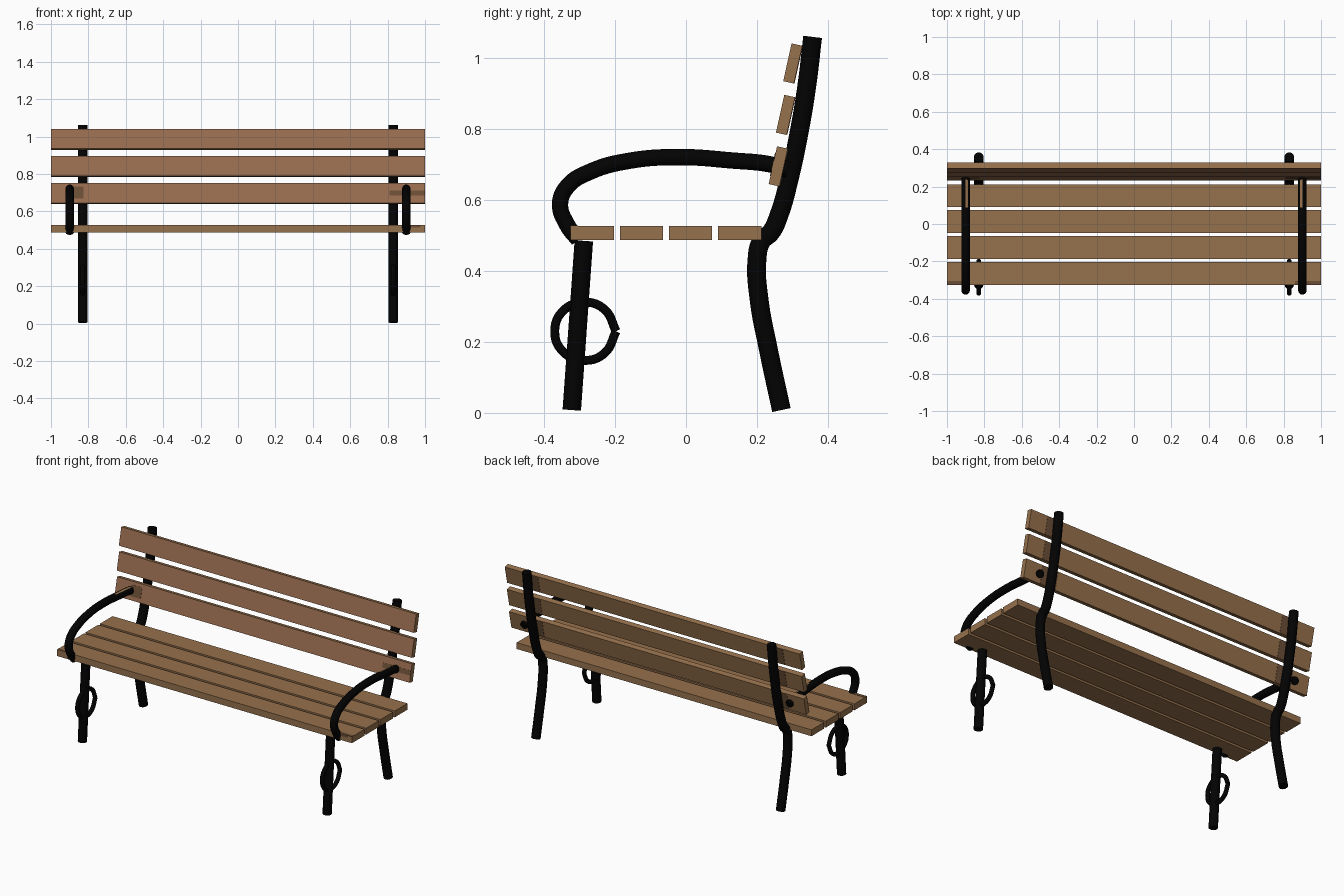
import bpy
import math
from mathutils import Matrix, Vector

cube = bpy.data.objects.get("Cube")
if cube:
    bpy.data.objects.remove(cube, do_unlink=True)


def make_material(name, color, roughness):
    mat = bpy.data.materials.new(name)
    mat.use_nodes = True
    mat.diffuse_color = (*color, 1)
    shader = mat.node_tree.nodes["Principled BSDF"]
    shader.inputs["Base Color"].default_value = (*color, 1)
    shader.inputs["Roughness"].default_value = roughness
    return mat


seat_wood = make_material("golden brown wood", (0.305, 0.165, 0.073), 0.7)
back_wood = make_material("reddish brown wood", (0.32, 0.153, 0.078), 0.7)
stain = make_material("dark stained wood", (0.15, 0.078, 0.038), 0.7)
iron = make_material("black iron", (0.0008, 0.0008, 0.0008), 0.5)

LEAN = math.radians(12.5)
BACK_DEPTH = 0.031


def box(name, center, size, lean, mat):
    """A plank or plate, leaning back by an angle."""
    bpy.ops.mesh.primitive_cube_add(size=1, location=center)
    obj = bpy.context.object
    obj.name = name
    obj.scale = size
    obj.rotation_euler.x = -lean
    obj.data.materials.append(mat)
    return obj


def back_center(i):
    return Vector((0, 0.26 + i * 0.0205, 0.695 + i * 0.145))


def back_stain(name, i, x, width, up, height, facing):
    """A thin stain plate on the front (-1) or rear (1) of a back plank."""
    offset = Matrix.Rotation(-LEAN, 3, "X") @ Vector((x, facing * BACK_DEPTH / 2, up))
    box(name, back_center(i) + offset, (width, 0.003, height), LEAN, stain)


def tube(name, x, path, radius):
    """A round bar swept along a smooth (y, z) path in the plane at x."""
    curve = bpy.data.curves.new(name, "CURVE")
    curve.dimensions = "3D"
    curve.bevel_depth = radius
    curve.bevel_resolution = 4
    curve.resolution_u = 8
    curve.use_fill_caps = True
    spline = curve.splines.new("BEZIER")
    spline.bezier_points.add(len(path) - 1)
    for point, (y, z) in zip(spline.bezier_points, path):
        point.co = (x, y, z)
        point.handle_left_type = point.handle_right_type = "AUTO"
    obj = bpy.data.objects.new(name, curve)
    bpy.context.collection.objects.link(obj)
    bpy.ops.object.select_all(action="DESELECT")
    obj.select_set(True)
    bpy.context.view_layer.objects.active = obj
    bpy.ops.object.convert(target="MESH")
    obj = bpy.context.object
    obj.name = name
    obj.data.materials.clear()
    obj.data.materials.append(iron)
    bpy.ops.object.shade_smooth_by_angle(angle=math.radians(40))
    return obj


# Seat planks, front to back
for i in range(4):
    box(f"seat_slat_{i + 1}", (0, -0.264 + i * 0.1385, 0.507),
        (2, 0.122, 0.039), 0, seat_wood)

# Backrest planks, bottom to top: reddish on the front, golden on ends and rear
for i in range(3):
    plank = box(f"back_slat_{i + 1}", back_center(i), (2, BACK_DEPTH, 0.109),
                LEAN, seat_wood)
    plank.data.materials.append(back_wood)
    for face in plank.data.polygons:
        face.material_index = int(face.normal.y < -0.5)
    for side, s in (("left", 1), ("right", -1)):
        back_stain(f"{side}_rear_stain_{i + 1}", i, s * 0.83, 0.11, 0, 0.107, 1)

# Stains where the armrests meet the lowest plank and the seat's front edge
back_stain("right_arm_stain", 0, -0.862, 0.07, 0.002, 0.066, -1)
back_stain("left_arm_stain", 0, 0.905, 0.188, 0, 0.028, -1)
box("right_seat_stain", (-0.96, -0.315, 0.5265), (0.078, 0.02, 0.003), 0, stain)
box("left_seat_stain", (0.93, -0.315, 0.5265), (0.138, 0.02, 0.003), 0, stain)
box("left_edge_stain", (0.945, -0.325, 0.52), (0.06, 0.003, 0.013), 0, stain)

# Iron frame paths as (y, z)
front_leg = [(-0.322, 0.008), (-0.288, 0.485)]
back_leg = [(0.269, 0.008), (0.232, 0.18), (0.206, 0.32), (0.2, 0.43),
            (0.212, 0.483), (0.24, 0.51), (0.263, 0.56), (0.291, 0.66),
            (0.32, 0.797), (0.341, 0.925), (0.357, 1.06)]
armrest = [(-0.303, 0.488), (-0.335, 0.53), (-0.355, 0.59), (-0.333, 0.64),
           (-0.27, 0.68), (-0.158, 0.711), (-0.017, 0.721), (0.124, 0.712),
           (0.25, 0.698), (0.288, 0.685)]
# Pointed ring: one half from the tip, then mirrored back to it
half_ring = [(-0.197, 0.23), (-0.229, 0.291), (-0.285, 0.312), (-0.346, 0.288)]
ring = half_ring + [(-0.37, 0.23)] + [(y, 0.46 - z) for y, z in half_ring[::-1]]

for side, s in (("left", 1), ("right", -1)):
    tube(f"{side}_front_leg", s * 0.83, front_leg, 0.026)
    tube(f"{side}_back_leg", s * 0.83, back_leg, 0.0265)
    tube(f"{side}_leg_ring", s * 0.83, ring, 0.0125)
    arm = tube(f"{side}_armrest", s * 0.9, armrest, 0.023)
    # Worn streak along the top of the arm near the backrest
    arm.data.materials.append(seat_wood)
    for face in arm.data.polygons:
        if face.normal.z > 0.94 and face.normal.x * s < 0 and 0.09 < face.center.y < 0.23:
            face.material_index = 1
